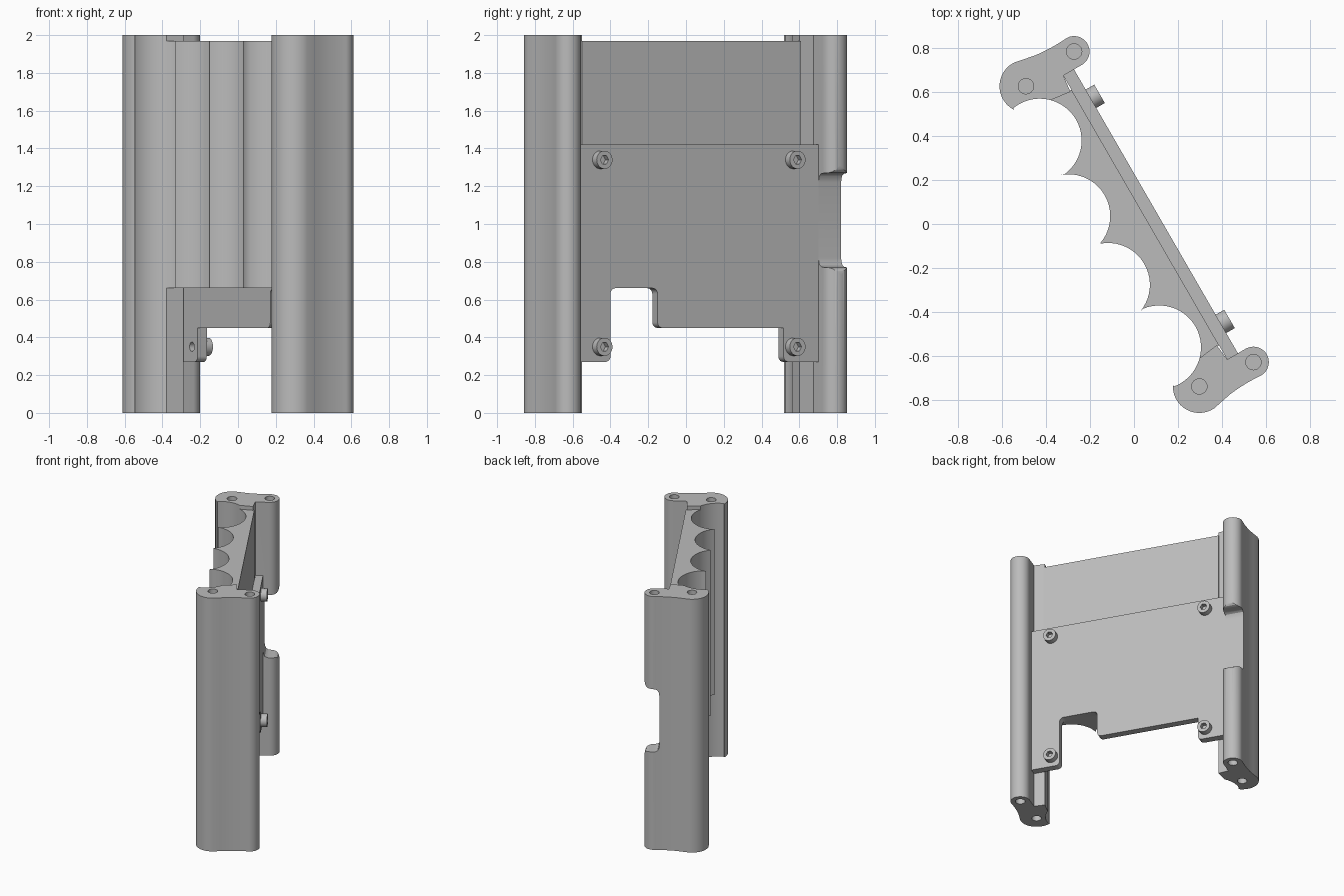
import bpy, bmesh, math
from mathutils import Matrix, Vector

if "Cube" in bpy.data.objects:
    bpy.data.objects.remove(bpy.data.objects["Cube"])

# Local frame: s runs along the grip, t points out of the cover plate, z is up
C, S = math.cos(math.radians(60)), math.sin(math.radians(60))
FRAME = Matrix(((C, S, 0, 0), (-S, C, 0, 0), (0, 0, 1, 0), (0, 0, 0, 1)))

grey = bpy.data.materials.new("plain grey")
grey.diffuse_color = (0.5, 0.5, 0.5, 1)
grey.use_nodes = True
grey.node_tree.nodes["Principled BSDF"].inputs["Base Color"].default_value = grey.diffuse_color


def arc(cx, cy, r, a0, a1, n=16):
    """Points on an arc, angles in degrees."""
    angles = [math.radians(a0 + (a1 - a0) * i / n) for i in range(n + 1)]
    return [(cx + r * math.cos(a), cy + r * math.sin(a)) for a in angles]


def rounded(corners, n=5):
    """Polygon from (x, y, radius) corners with right angles rounded."""
    out = []
    for i, (x, y, r) in enumerate(corners):
        p = Vector((x, y))
        a = (Vector(corners[i - 1][:2]) - p).normalized() * r
        b = (Vector(corners[(i + 1) % len(corners)][:2]) - p).normalized() * r
        if r == 0:
            out.append((x, y))
            continue
        for k in range(n + 1):
            f = math.pi / 2 * k / n
            q = p + a * (1 - math.sin(f)) + b * (1 - math.cos(f))
            out.append((q.x, q.y))
    return out


def prism(name, pts, lo, hi, place):
    """Extrude a profile from lo to hi; place maps (a, b, depth) to (s, t, z)."""
    bm = bmesh.new()
    rings = [[bm.verts.new(FRAME @ Vector(place(a, b, d))) for a, b in pts] for d in (lo, hi)]
    bm.faces.new(rings[0])
    bm.faces.new(rings[1])
    for i in range(len(pts)):
        bm.faces.new((rings[0][i - 1], rings[0][i], rings[1][i], rings[1][i - 1]))
    bmesh.ops.recalc_face_normals(bm, faces=bm.faces)
    mesh = bpy.data.meshes.new(name)
    bm.to_mesh(mesh)
    bm.free()
    mesh.materials.append(grey)
    ob = bpy.data.objects.new(name, mesh)
    bpy.context.collection.objects.link(ob)
    return ob


def upright(a, b, d):
    return (a, b, d)


def facing(a, b, d):
    return (a, d, b)


def sideways(a, b, d):
    return (d, a, b)


def select(ob):
    bpy.ops.object.select_all(action='DESELECT')
    bpy.context.view_layer.objects.active = ob
    ob.select_set(True)


def cut(ob, cutter):
    cutter.hide_render = True
    mod = ob.modifiers.new("cut", 'BOOLEAN')
    mod.operation, mod.solver, mod.object = 'DIFFERENCE', 'EXACT', cutter
    select(ob)
    bpy.ops.object.modifier_apply(modifier=mod.name)
    bpy.data.objects.remove(cutter)


def finish(ob):
    select(ob)
    bpy.ops.object.shade_smooth_by_angle(angle=math.radians(30))


# End posts: large lobe, small lobe, finger curve on the inside
profile = arc(0.787, -0.112, 0.12, 237, 365, 24)
profile += [(0.896, -0.05), (0.887, -0.005), (0.883, 0.04), (0.881, 0.09)]
profile += arc(0.814, 0.156, 0.07, -10, 180, 24)
profile += [(0.744, 0.059), (0.664, 0.05)]
profile += arc(0.542, -0.181, 0.19, 45, -9, 12)
posts = {}
for side, label in ((1, "front_post"), (-1, "back_post")):
    post = prism(label, [(side * s, t) for s, t in profile], 0, 2, upright)
    # blind screw holes in both ends
    for s, t in ((0.787, -0.112), (0.814, 0.156)):
        for lo, hi in ((-0.1, 0.3), (1.7, 2.1)):
            cut(post, prism("hole_cutter", arc(side * s, t, 0.035, 0, 345, 23), lo, hi, upright))
    posts[side] = post

# Recess across the small lobe of the back post
upper = [(0.115, 1.22), (0.118, 1.24), (0.127, 1.257), (0.142, 1.266), (0.165, 1.269),
         (0.195, 1.27), (0.212, 1.276), (0.222, 1.288), (0.226, 1.31), (0.3, 1.31)]
recess = upper + [(t, 2.04 - z) for t, z in reversed(upper)]
cut(posts[-1], prism("recess_cutter", recess, -1.0, -0.6, sideways))
for post in posts.values():
    finish(post)

# Finger grip: four scallops against a flat back
scallops = [(-0.542, -0.181, 135, 8), (-0.18, -0.24, 160, 20),
            (0.18, -0.24, 160, 20), (0.542, -0.181, 172, 45)]
outline = [(-0.67, 0.059)]
for s, t, a0, a1 in scallops:
    outline += arc(s, t, 0.19, a0, a1, 20)
outline.append((0.67, 0.059))
finish(prism("finger_grip", outline, 0.66, 1.97, upright))

# Cover plate with a stepped lower edge
R = 0.03
corners = [(-0.745, 1.42, 0), (-0.745, 0.27, 0), (-0.53, 0.27, R), (-0.53, 0.45, 0),
           (0.24, 0.45, R), (0.24, 0.66, R), (0.528, 0.66, R), (0.528, 0.27, R),
           (0.745, 0.27, 0), (0.745, 1.42, 0)]
plate = prism("cover_plate", rounded(corners), 0.059, 0.115, facing)
for s in (-0.59, 0.59):
    cut(plate, prism("rear_hole_cutter", arc(s, 0.35, 0.025, 0, 340, 17), 0.0, 0.1, facing))
finish(plate)

# Socket-head screws on the plate
for s in (-0.59, 0.59):
    for z in (0.35, 1.34):
        screw = prism("screw_head", arc(s, z, 0.048, 0, 348, 29), 0.11, 0.16, facing)
        cut(screw, prism("socket_cutter", arc(s, z, 0.025, 0, 300, 5), 0.125, 0.2, facing))
        finish(screw)
